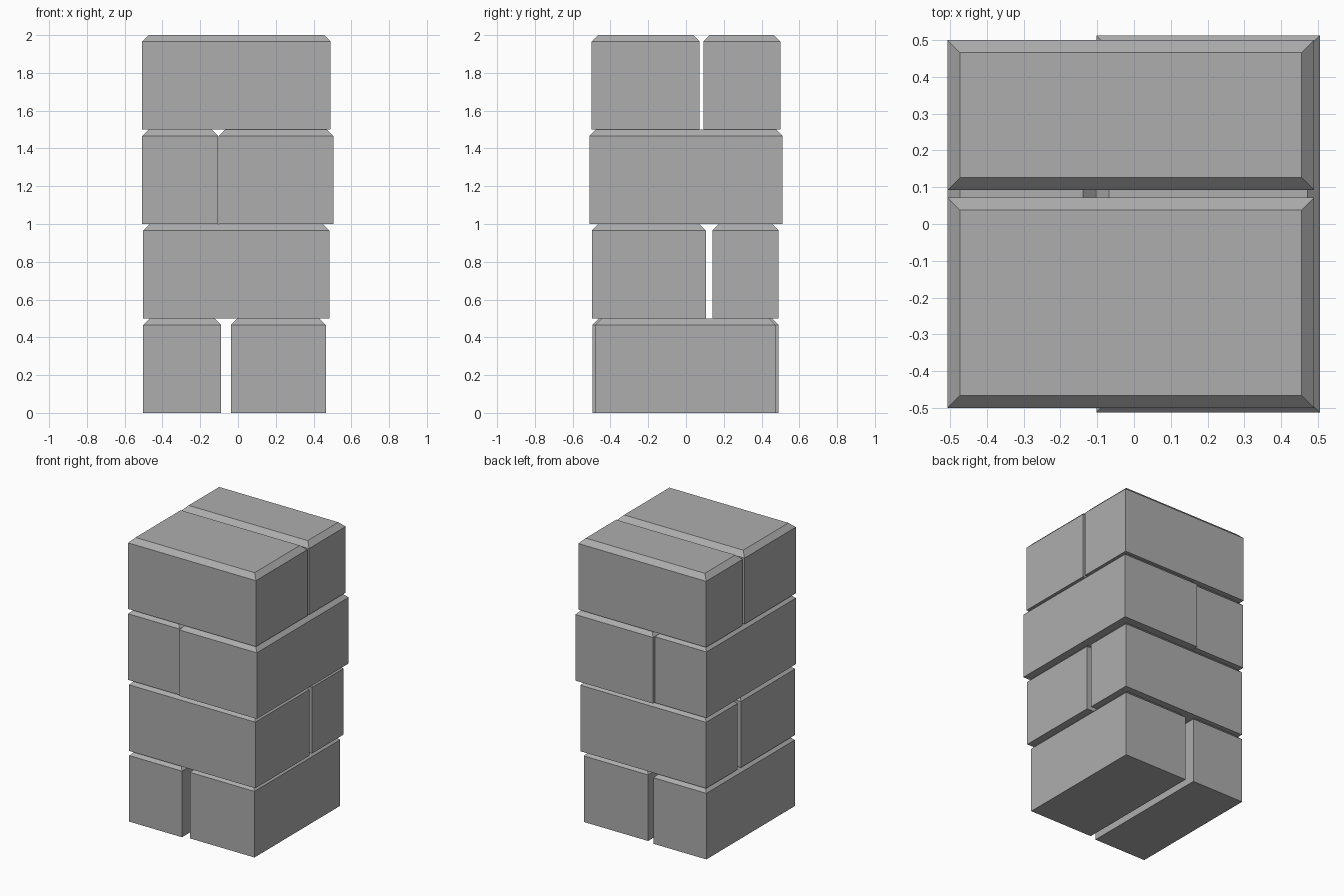
import bpy
import bmesh

cube = bpy.data.objects.get("Cube")
if cube:
    bpy.data.objects.remove(cube, do_unlink=True)

COURSE_HEIGHT = 0.5
CHAMFER = 0.034

# Stone colour
stone = bpy.data.materials.new("stone_grey")
stone.use_nodes = True
grey = (0.42, 0.42, 0.42, 1)
stone.diffuse_color = grey
stone.node_tree.nodes["Principled BSDF"].inputs["Base Color"].default_value = grey


def block(name, course, x0, x1, y0, y1):
    """Box with its four top edges chamfered inward."""
    bm = bmesh.new()
    z0 = course * COURSE_HEIGHT
    z1 = z0 + COURSE_HEIGHT
    c = CHAMFER
    rings = []
    for z, inset in ((z0, 0), (z1 - c, 0), (z1, c)):
        corners = ((x0 + inset, y0 + inset), (x1 - inset, y0 + inset),
                   (x1 - inset, y1 - inset), (x0 + inset, y1 - inset))
        rings.append([bm.verts.new((x, y, z)) for x, y in corners])
    for low, high in zip(rings, rings[1:]):
        for i in range(4):
            j = (i + 1) % 4
            bm.faces.new((low[i], low[j], high[j], high[i]))
    bm.faces.new(rings[0][::-1])
    bm.faces.new(rings[-1])
    mesh = bpy.data.meshes.new(name)
    bm.to_mesh(mesh)
    bm.free()
    mesh.materials.append(stone)
    obj = bpy.data.objects.new(name, mesh)
    bpy.context.collection.objects.link(obj)
    return obj


# Four courses of paired blocks, turned a quarter on each course
block("bottom_block_right", 0, -0.502, -0.09, -0.495, 0.49)
block("bottom_block_left", 0, -0.037, 0.465, -0.48, 0.475)

block("second_block_front", 1, -0.502, 0.484, -0.498, 0.105)
block("second_block_back", 1, -0.50, 0.48, 0.14, 0.49)

block("third_block_right", 2, -0.507, -0.105, -0.50, 0.495)
block("third_block_left", 2, -0.102, 0.505, -0.512, 0.512)

block("top_block_front", 3, -0.507, 0.49, -0.50, 0.072)
block("top_block_back", 3, -0.507, 0.49, 0.092, 0.50)
